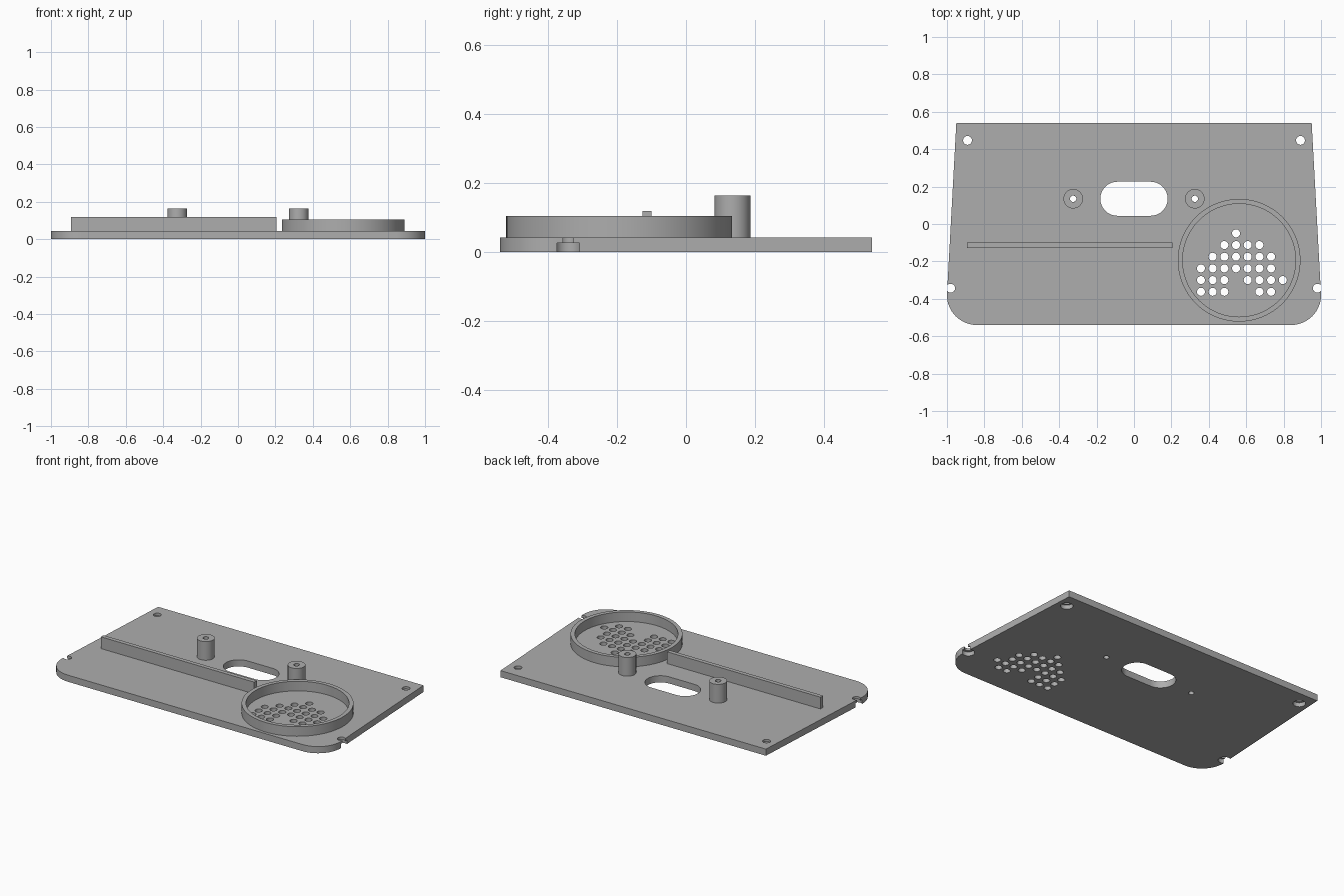
import bpy, bmesh
from math import pi, sin, cos

cube = bpy.data.objects.get("Cube")
if cube:
    bpy.data.objects.remove(cube, do_unlink=True)

grey = bpy.data.materials.new("light grey plastic")
grey.use_nodes = True
colour = (0.42, 0.42, 0.42, 1)
grey.diffuse_color = colour
grey.node_tree.nodes["Principled BSDF"].inputs["Base Color"].default_value = colour

PLATE_TOP = 0.043


def arc(cx, cy, r, start, end, steps):
    return [(cx + r * cos(start + (end - start) * i / steps),
             cy + r * sin(start + (end - start) * i / steps)) for i in range(steps + 1)]


def circle(cx, cy, r, steps=32):
    return arc(cx, cy, r, 0, 2 * pi, steps)[:-1]


def add_prism(bm, outline, z0, z1):
    """Extrude a counter-clockwise outline from z0 to z1."""
    low = [bm.verts.new((x, y, z0)) for x, y in outline]
    high = [bm.verts.new((x, y, z1)) for x, y in outline]
    bm.faces.new(low[::-1])
    bm.faces.new(high)
    n = len(low)
    for i in range(n):
        j = (i + 1) % n
        bm.faces.new((low[i], low[j], high[j], high[i]))


def add_tube(bm, cx, cy, outer, inner, z0, z1, steps):
    """Ring with a rectangular section."""
    loops = [[bm.verts.new((x, y, z)) for x, y in circle(cx, cy, r, steps)]
             for r, z in ((outer, z0), (outer, z1), (inner, z1), (inner, z0))]
    for k in range(4):
        a, b = loops[k], loops[(k + 1) % 4]
        for i in range(steps):
            j = (i + 1) % steps
            bm.faces.new((a[i], a[j], b[j], b[i]))


def finish(bm, name):
    bmesh.ops.recalc_face_normals(bm, faces=bm.faces)
    mesh = bpy.data.meshes.new(name)
    bm.to_mesh(mesh)
    bm.free()
    mesh.materials.append(grey)
    obj = bpy.data.objects.new(name, mesh)
    bpy.context.collection.objects.link(obj)
    return obj


def smooth(obj):
    bpy.ops.object.select_all(action='DESELECT')
    obj.select_set(True)
    bpy.context.view_layer.objects.active = obj
    bpy.ops.object.shade_smooth_by_angle(angle=0.5)


# Tapered plate with two rounded front corners
bm = bmesh.new()
outline = [(0.95, 0.54), (-0.95, 0.54)]
outline += arc(-0.84, -0.38, 0.16, pi, 1.5 * pi, 16)
outline += arc(0.84, -0.38, 0.16, 1.5 * pi, 2 * pi, 16)
add_prism(bm, outline, 0, PLATE_TOP)
plate = finish(bm, "base_plate")

# Through holes: slot, screw holes, post holes and speaker grille
bm = bmesh.new()
cut = (-0.1, 0.1)
slot = arc(0.089, 0.135, 0.091, -pi / 2, pi / 2, 20)
slot += arc(-0.089, 0.135, 0.091, pi / 2, 1.5 * pi, 20)
add_prism(bm, slot, *cut)
screws = [(s * x, y) for s in (-1, 1) for x, y in ((0.89, 0.447), (0.98, -0.343))]
for x, y in screws:
    add_prism(bm, circle(x, y, 0.0235), *cut)
for s in (-1, 1):
    add_prism(bm, circle(s * 0.325, 0.135, 0.017), *cut)
grille = ["...#....", "..####..", ".######.", "#######.", "###.####", "###.##.."]
grille[-1] = "###..##."
for row, pattern in enumerate(grille):
    for col, mark in enumerate(pattern):
        if mark == "#":
            add_prism(bm, circle(0.358 + 0.0625 * col, -0.05 - 0.0625 * row, 0.0215, 24), *cut)
holes = finish(bm, "hole_cutter")

# Wider screw-head recesses on the underside
bm = bmesh.new()
for x, y in screws:
    add_prism(bm, circle(x, y, 0.037), -0.1, 0.027)
recesses = finish(bm, "recess_cutter")

bpy.context.view_layer.objects.active = plate
for cutter in (holes, recesses):
    mod = plate.modifiers.new(cutter.name, 'BOOLEAN')
    mod.operation = 'DIFFERENCE'
    mod.solver = 'EXACT'
    mod.object = cutter
    bpy.ops.object.modifier_apply(modifier=mod.name)
    bpy.data.objects.remove(cutter, do_unlink=True)
smooth(plate)

# Screw posts
for s, side in ((-1, "right"), (1, "left")):
    bm = bmesh.new()
    add_tube(bm, s * 0.325, 0.135, 0.052, 0.017, PLATE_TOP, 0.164, 40)
    smooth(finish(bm, side + "_screw_post"))

# Speaker ring
bm = bmesh.new()
add_tube(bm, 0.562, -0.194, 0.328, 0.302, PLATE_TOP, 0.105, 96)
smooth(finish(bm, "speaker_ring"))

# Long straight rib
bm = bmesh.new()
add_prism(bm, [(-0.893, -0.127), (0.205, -0.127), (0.205, -0.1), (-0.893, -0.1)], PLATE_TOP, 0.119)
finish(bm, "straight_rib")
